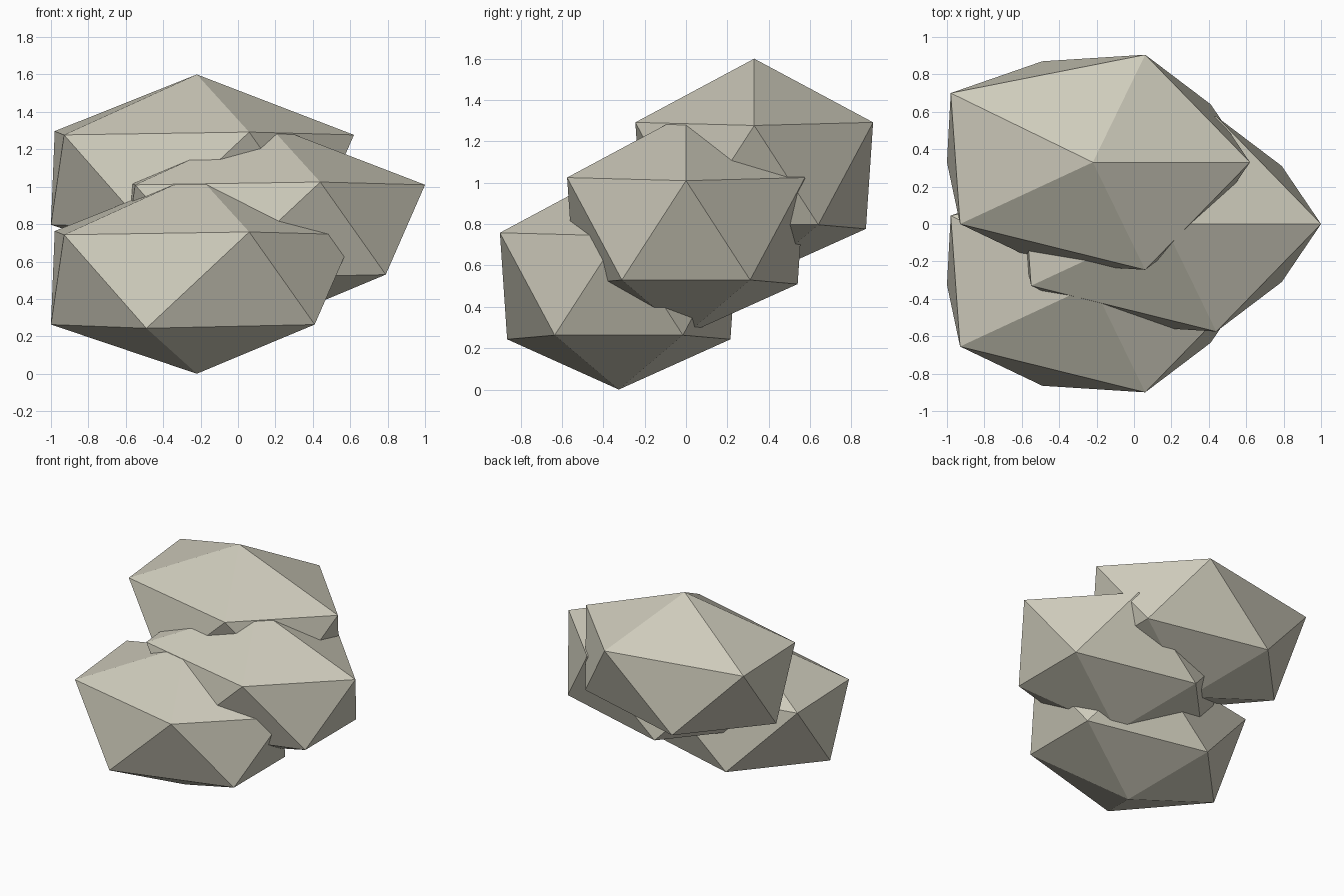
import bpy
import bmesh
from mathutils import Vector

default_cube = bpy.data.objects.get("Cube")
if default_cube:
    bpy.data.objects.remove(default_cube, do_unlink=True)


def make_material(name, colour):
    material = bpy.data.materials.new(name)
    material.use_nodes = True
    material.diffuse_color = colour
    for node in material.node_tree.nodes:
        if node.type == "BSDF_PRINCIPLED":
            node.inputs["Base Color"].default_value = colour
    return material


# Corner points of one irregular twenty-sided stone, relative to its centre
UPPER_RING = [(0.84, 0, 0.21), (0.28, 0.575, 0.225), (-0.76, 0.37, 0.23),
              (-0.71, -0.33, 0.21), (0.28, -0.575, 0.225)]
LOWER_RING = [(0.63, 0.31, -0.27), (-0.27, 0.54, -0.29), (-0.78, 0, -0.27),
              (-0.27, -0.54, -0.29), (0.63, -0.31, -0.27)]
TIPS = [(0, 0, 0.533), (0, 0, -0.533)]


def make_stone_mesh(material):
    """The faceted skin around the two rings and the two tips."""
    bm = bmesh.new()
    for point in UPPER_RING + LOWER_RING + TIPS:
        bm.verts.new(Vector(point))
    bmesh.ops.convex_hull(bm, input=bm.verts[:])
    bmesh.ops.recalc_face_normals(bm, faces=bm.faces[:])
    for face in bm.faces:
        face.smooth = False
    mesh = bpy.data.meshes.new("faceted_stone")
    bm.to_mesh(mesh)
    bm.free()
    mesh.materials.append(material)
    return mesh


def place_stone(name, mesh, location):
    stone = bpy.data.objects.new(name, mesh)
    stone.location = location
    bpy.context.collection.objects.link(stone)
    return stone


# Three equal stones, stepping upward from front to back
stone_colour = make_material("pale warm stone", (0.62, 0.60, 0.50, 1))
stone_mesh = make_stone_mesh(stone_colour)
place_stone("lower_front_stone", stone_mesh, (-0.22, -0.325, 0.533))
place_stone("middle_stone", stone_mesh, (0.16, 0, 0.8))
place_stone("upper_back_stone", stone_mesh, (-0.22, 0.33, 1.067))
